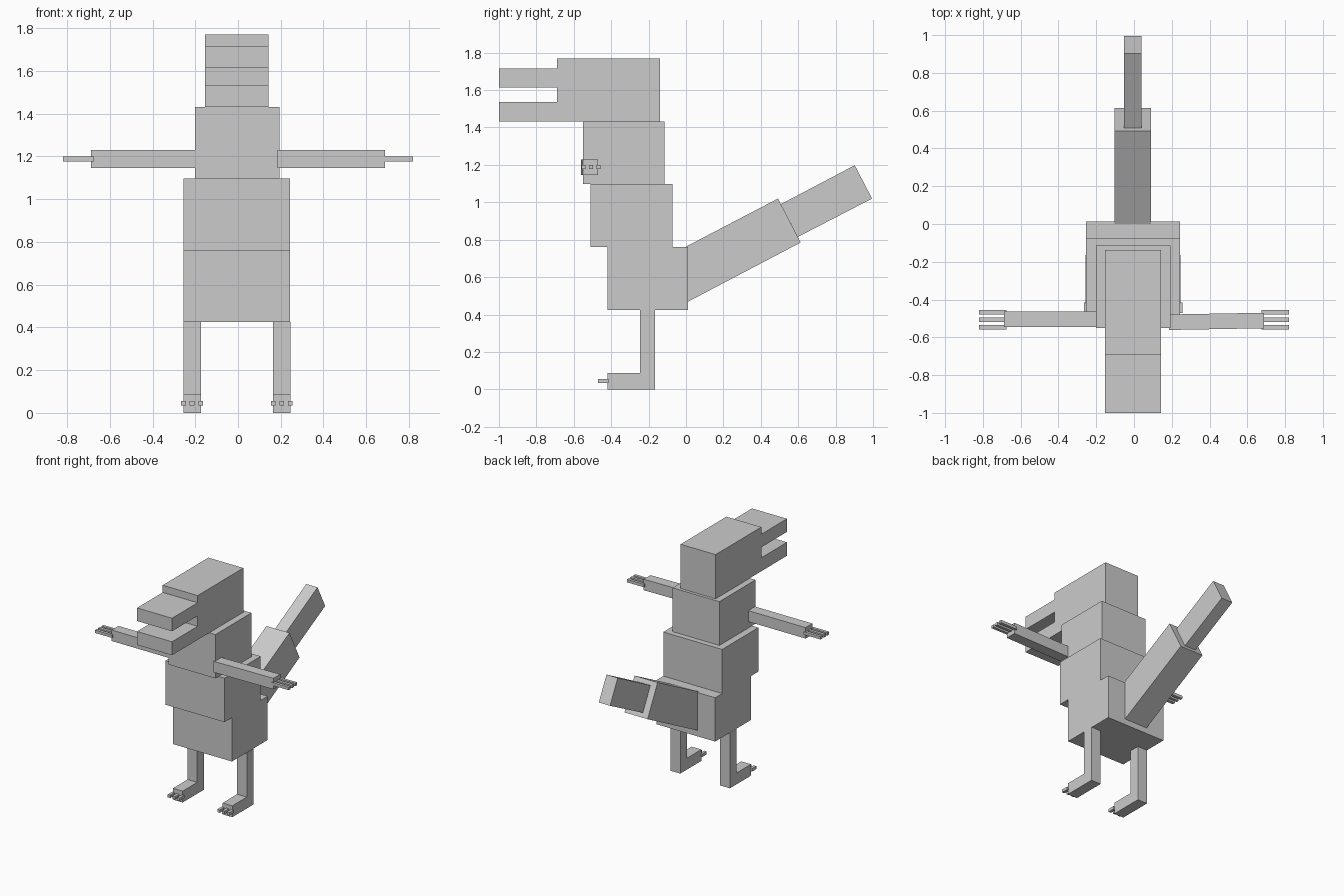
import bpy, bmesh

if "Cube" in bpy.data.objects:
    bpy.data.objects.remove(bpy.data.objects["Cube"])

grey = bpy.data.materials.new("plain grey")
grey.diffuse_color = (0.6, 0.6, 0.6, 1)
grey.use_nodes = True
grey.node_tree.nodes["Principled BSDF"].inputs["Base Color"].default_value = grey.diffuse_color


def prism(name, profile, x0, x1):
    """Extrude a (y, z) outline from x0 to x1."""
    bm = bmesh.new()
    face = bm.faces.new([bm.verts.new((x0, y, z)) for y, z in profile])
    out = bmesh.ops.extrude_face_region(bm, geom=[face])
    for v in out["geom"]:
        if isinstance(v, bmesh.types.BMVert):
            v.co.x = x1
    bmesh.ops.recalc_face_normals(bm, faces=bm.faces)
    mesh = bpy.data.meshes.new(name)
    bm.to_mesh(mesh)
    bm.free()
    mesh.materials.append(grey)
    obj = bpy.data.objects.new(name, mesh)
    bpy.context.collection.objects.link(obj)
    return obj


def box(name, x0, x1, y0, y1, z0, z1):
    return prism(name, [(y0, z0), (y1, z0), (y1, z1), (y0, z1)], x0, x1)


# Stacked body blocks
box("hips", -0.255, 0.243, -0.42, 0.012, 0.425, 0.76)
box("torso", -0.255, 0.243, -0.51, -0.073, 0.76, 1.097)
box("chest", -0.202, 0.194, -0.55, -0.115, 1.097, 1.432)

# Head and open jaws
box("head", -0.154, 0.142, -0.69, -0.138, 1.432, 1.77)
box("upper_jaw", -0.154, 0.142, -1.0, -0.69, 1.615, 1.715)
box("lower_jaw", -0.154, 0.142, -1.0, -0.69, 1.432, 1.535)

# Two-part raised tail
prism("tail_base", [(0, 0.463), (0.613, 0.785), (0.492, 1.02), (0, 0.763)], -0.104, 0.091)
prism("tail_tip", [(0.598, 0.815), (0.995, 1.02), (0.902, 1.198), (0.507, 0.99)], -0.054, 0.041)

# Legs with L-shaped feet and three toes each
leg_outline = [(-0.42, 0), (-0.165, 0), (-0.165, 0.425),
               (-0.245, 0.425), (-0.245, 0.087), (-0.42, 0.087)]
for side, x in (("left", -0.215), ("right", 0.205)):
    prism(side + "_leg", leg_outline, x - 0.041, x + 0.041)
    for i in (-1, 0, 1):
        c = x + i * 0.04
        box(f"{side}_toe_{i + 2}", c - 0.011, c + 0.011, -0.47, -0.415, 0.034, 0.056)

# Arms with three fingers each; the right arm is turned very slightly
for side, s, y, turn in (("left", -1, -0.505, 0.0), ("right", 1, -0.52, 0.009)):
    arm = box(side + "_arm", s * 0.185, s * 0.687, y - 0.041, y + 0.041, 1.146, 1.23)
    for v in arm.data.vertices:
        if abs(v.co.x) > 0.5:
            v.co.y += turn
    for i in (-1, 0, 1):
        c = -0.507 + i * 0.04
        inner = 0.675 if i else 0.685
        box(f"{side}_finger_{i + 2}", s * inner, s * 0.82, c - 0.011, c + 0.011, 1.177, 1.199)
